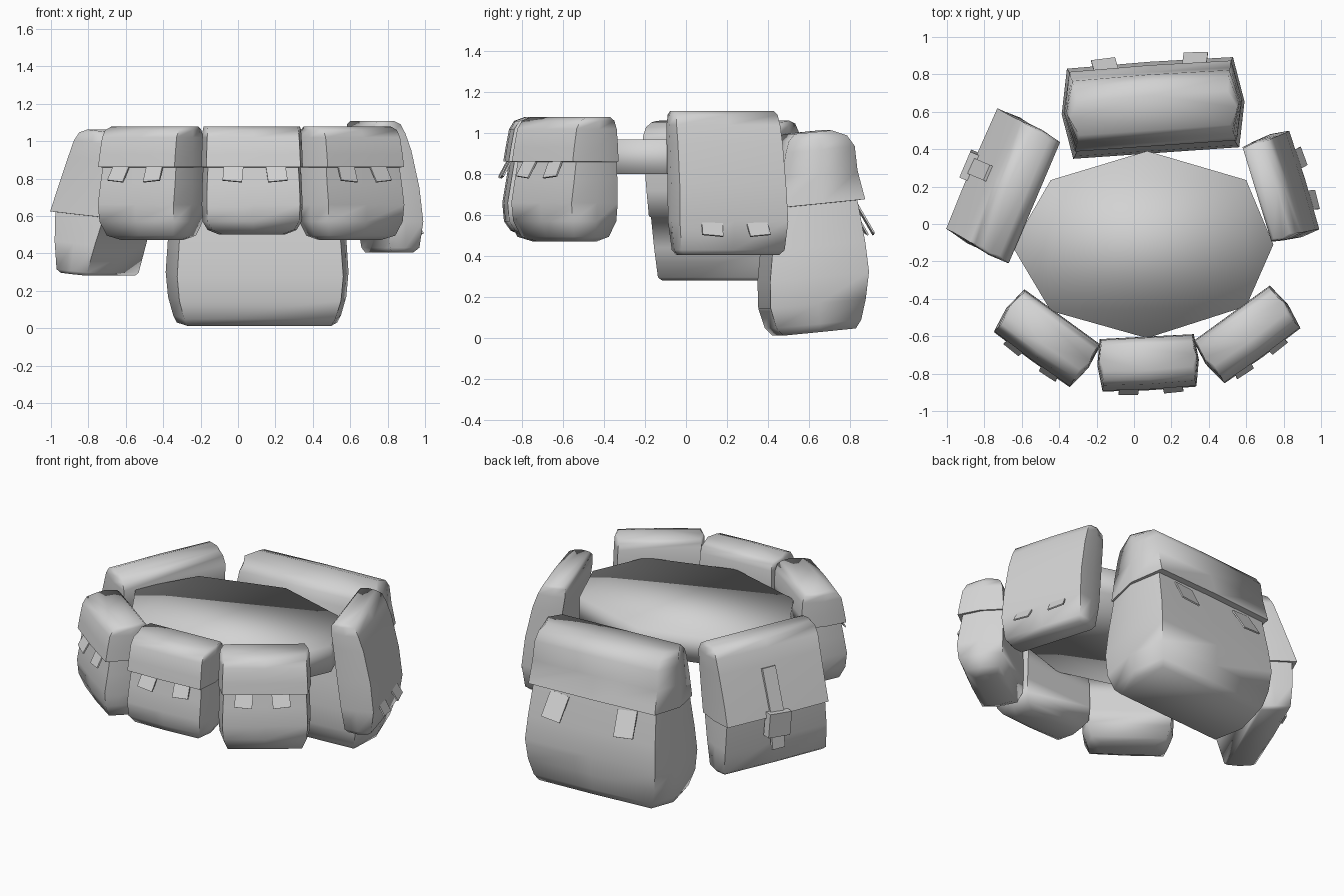
import bpy, bmesh, math
from mathutils import Matrix

cube = bpy.data.objects.get("Cube")
if cube:
    bpy.data.objects.remove(cube, do_unlink=True)

GREY = (0.65, 0.65, 0.65, 1.0)
mat = bpy.data.materials.new("plain grey")
mat.use_nodes = True
mat.diffuse_color = GREY
mat.node_tree.nodes["Principled BSDF"].inputs["Base Color"].default_value = GREY


def finish(bm, name, matrix, angle=75):
    bmesh.ops.recalc_face_normals(bm, faces=bm.faces)
    bm.transform(matrix)
    mesh = bpy.data.meshes.new(name)
    bm.to_mesh(mesh)
    bm.free()
    ob = bpy.data.objects.new(name, mesh)
    bpy.context.collection.objects.link(ob)
    mesh.materials.append(mat)
    bpy.ops.object.select_all(action='DESELECT')
    ob.select_set(True)
    bpy.context.view_layer.objects.active = ob
    if angle is None:
        bpy.ops.object.shade_smooth()
    else:
        bpy.ops.object.shade_smooth_by_angle(angle=math.radians(angle))


def place(center, turn):
    return Matrix.Translation((*center, 0)) @ Matrix.Rotation(math.radians(turn), 4, 'Z')


def loft(name, levels, matrix, bulge=0.02, slope=0.0, shear=0.0):
    """Stack outlines with bulging ends: each level is (z, half width, front y, back y)."""
    bm = bmesh.new()
    rings = []
    for z, hw, yf, yb in levels:
        w, ym = hw - bulge, (yf + yb) / 2
        pts = [(-w, yf), (0, yf - 0.006), (w, yf), (hw, ym), (w, yb), (-w, yb), (-hw, ym)]
        rings.append([bm.verts.new((x + shear * y, y, z + slope * y)) for x, y in pts])
    n = len(rings[0])
    for a, b in zip(rings, rings[1:]):
        for i in range(n):
            j = (i + 1) % n
            bm.faces.new((a[i], a[j], b[j], b[i]))
    bm.faces.new(rings[0][::-1])
    bm.faces.new(rings[-1])
    finish(bm, name, matrix)


def plate(name, size, pos, tilt, matrix, roll=0):
    """Box tipped about its width so its lower end swings outward."""
    bm = bmesh.new()
    bmesh.ops.create_cube(bm, size=1)
    bm.transform(Matrix.Translation(pos) @ Matrix.Rotation(math.radians(tilt), 4, 'X')
                 @ Matrix.Rotation(math.radians(roll), 4, 'Y')
                 @ Matrix.Diagonal((*size, 1)))
    finish(bm, name, matrix)


def tabs(name, xs, z, y, w, h, tilt, matrix):
    for side, x, roll in zip(("a", "b"), xs, (6, -6)):
        plate(f"{name}_tab_{side}", (w, 0.009, h), (x, y, z), tilt, matrix, roll)


# Belt: smooth eight-sided oval disc
bm = bmesh.new()
outline = [(0.745, -0.11), (0.6, 0.235), (0.07, 0.39), (-0.445, 0.235),
           (-0.65, -0.12), (-0.445, -0.465), (0.07, -0.61), (0.6, -0.44)]
base = bm.faces.new([bm.verts.new((x, y, 0.8)) for x, y in outline])
top = bmesh.ops.extrude_face_region(bm, geom=[base], use_keep_orig=True)
bmesh.ops.translate(bm, vec=(0, 0, 0.17), verts=[v for v in top["geom"] if isinstance(v, bmesh.types.BMVert)])
finish(bm, "belt", Matrix.Identity(4), None)

# Three small front pouches; the middle one has a higher bottom
UPPER = [(0.57, 0.265, -0.14, 0.125),
         (0.66, 0.27, -0.148, 0.13), (0.77, 0.267, -0.13, 0.13), (0.86, 0.262, -0.115, 0.13),
         (0.861, 0.272, -0.143, 0.133), (0.93, 0.27, -0.132, 0.132), (1.02, 0.266, -0.115, 0.127),
         (1.06, 0.263, -0.09, 0.115), (1.078, 0.258, -0.04, 0.095)]
for name, center, turn, bottom, xs in (
        ("front_pouch_right", (-0.46, -0.605), -36, 0.472, (-0.115, 0.115)),
        ("front_pouch_middle", (0.075, -0.735), 3, 0.502, (-0.11, 0.125)),
        ("front_pouch_left", (0.60, -0.585), 36, 0.472, (-0.125, 0.095))):
    m = place(center, turn)
    loft(name, [(bottom, 0.18, -0.06, 0.07), (bottom + 0.023, 0.238, -0.11, 0.10)] + UPPER, m)
    tabs(name, xs, 0.825, -0.148, 0.105, 0.09, -28, m)

# Left side pouch: long flap, leaning outward toward the bottom
m = place((0.78, 0.195), 107)
loft("left_pouch", [(0.405, 0.255, -0.09, 0.03), (0.43, 0.275, -0.118, 0.045), (0.57, 0.288, -0.136, 0.065),
                    (0.75, 0.283, -0.116, 0.09), (0.95, 0.279, -0.072, 0.115), (1.04, 0.276, -0.04, 0.128),
                    (1.09, 0.27, -0.015, 0.128), (1.108, 0.262, 0.02, 0.112)], m, 0.012)
tabs("left_pouch", (-0.115, 0.12), 0.535, -0.15, 0.105, 0.08, -30, m)

# Right side pouch with strap and buckle, slightly skewed
m = place((-0.7, 0.205), -113)
loft("right_pouch", [(0.283, 0.35, -0.13, 0.02), (0.30, 0.365, -0.15, 0.035), (0.45, 0.362, -0.163, 0.08),
                     (0.605, 0.352, -0.163, 0.13), (0.606, 0.362, -0.19, 0.132), (0.735, 0.36, -0.145, 0.16),
                     (0.91, 0.362, -0.08, 0.185), (1.0, 0.364, -0.045, 0.19), (1.045, 0.36, -0.015, 0.165),
                     (1.065, 0.35, 0.03, 0.13)], m, 0.012, -0.1, 0.1)
plate("strap", (0.09, 0.025, 0.30), (-0.03, -0.148, 0.76), -20, m)
plate("buckle", (0.15, 0.055, 0.15), (-0.03, -0.205, 0.58), 0, m, 5)
plate("strap_tail", (0.085, 0.02, 0.12), (-0.03, -0.20, 0.48), -8, m)

# Large back pouch, its outer side slightly higher at the bottom
m = place((0.102, 0.622), 184)
loft("back_pouch", [(0.03, 0.43, -0.18, 0.175), (0.07, 0.45, -0.205, 0.21), (0.17, 0.478, -0.225, 0.24),
                    (0.30, 0.49, -0.24, 0.243), (0.45, 0.48, -0.222, 0.23), (0.655, 0.465, -0.185, 0.2),
                    (0.656, 0.478, -0.222, 0.205), (0.80, 0.472, -0.185, 0.185), (0.92, 0.465, -0.172, 0.165),
                    (0.975, 0.46, -0.135, 0.15), (1.008, 0.45, -0.06, 0.12)], m, 0.045, -0.1)
tabs("back_pouch", (-0.24, 0.24), 0.58, -0.235, 0.13, 0.165, -30, m)
